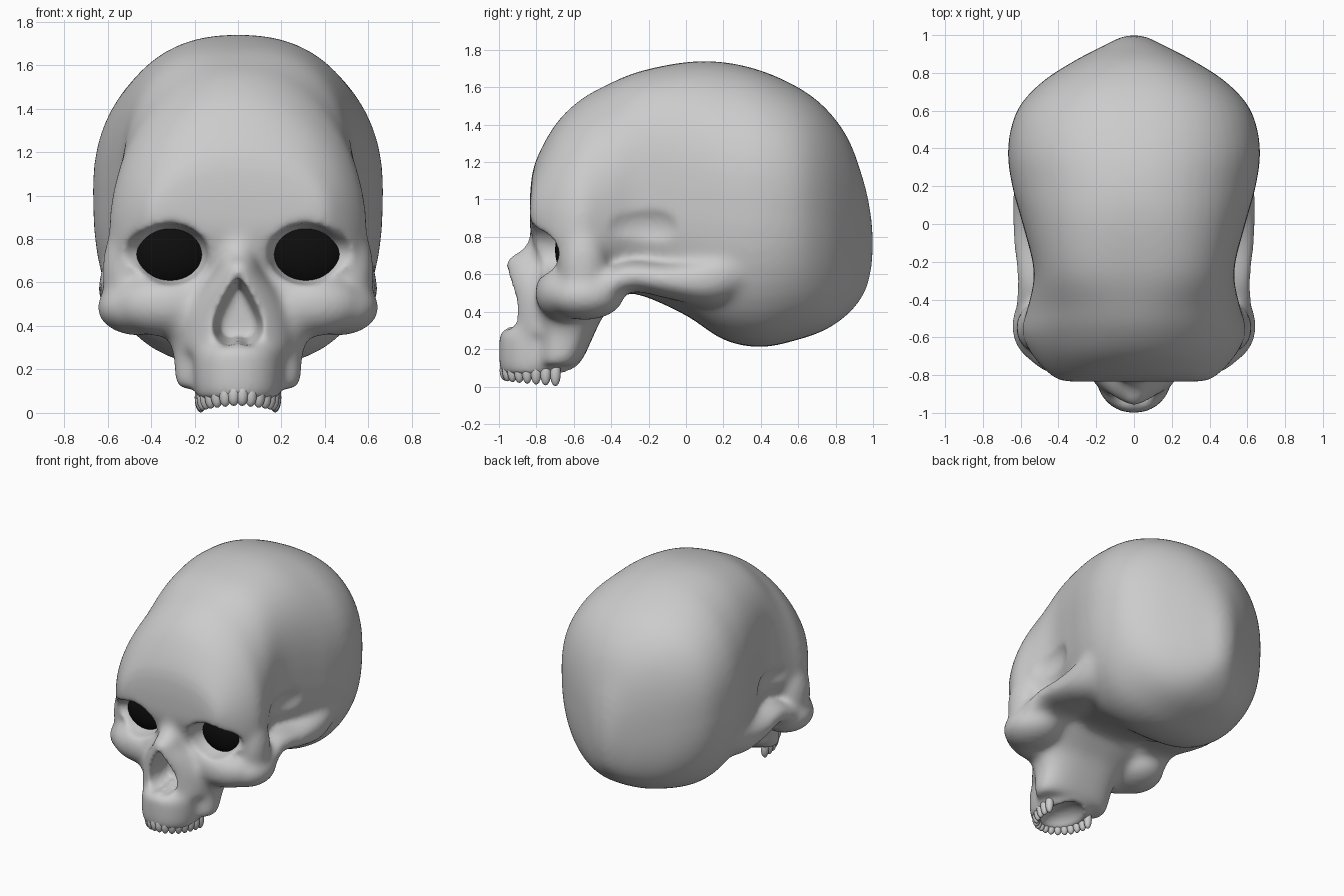
import bpy, bmesh, math
from mathutils import Matrix, Vector

if "Cube" in bpy.data.objects:
    bpy.data.objects.remove(bpy.data.objects["Cube"])

VOXEL = 0.015


def dense(rows, n=4):
    # Catmull-Rom interpolation of section rows
    out = []
    for i in range(len(rows) - 1):
        p = [rows[max(i - 1, 0)], rows[i], rows[i + 1], rows[min(i + 2, len(rows) - 1)]]
        for k in range(n):
            t = k / n
            out.append([0.5 * (2 * b + (c - a) * t + (2 * a - 5 * b + 4 * c - d) * t * t
                               + (3 * b - a - 3 * c + d) * t ** 3) for a, b, c, d in zip(*p)])
    return out + [list(rows[-1])]


def loft(bm, rings):
    vs = [[bm.verts.new(p) for p in r] for r in rings]
    n = len(vs[0])
    for a, b in zip(vs, vs[1:]):
        for i in range(n):
            bm.faces.new((a[i], a[(i + 1) % n], b[(i + 1) % n], b[i]))
    bm.faces.new(vs[0][::-1])
    bm.faces.new(vs[-1])


def oval(top=2.0, low=None, count=48):
    # unit superellipse with separate exponents above and below
    out = []
    for i in range(count):
        a = 2 * math.pi * i / count
        c, s = math.cos(a), math.sin(a)
        n = top if s >= 0 or low is None else low
        out.append((math.copysign(abs(c) ** (2 / n), c), math.copysign(abs(s) ** (2 / n), s)))
    return out


def upright(bm, rows, n=2.0):
    # rows: z, front y, back y, half width
    loft(bm, [[(w * u, (f + b) / 2 + (b - f) / 2 * v, z) for u, v in oval(n)]
              for z, f, b, w in dense(rows, 3)])


def ball(bm, c, r, seg=32):
    m = Matrix.Translation(c) @ Matrix.Diagonal((*r, 1))
    bmesh.ops.create_uvsphere(bm, u_segments=seg, v_segments=seg // 2, radius=1, matrix=m)


def finish(bm, name):
    bmesh.ops.recalc_face_normals(bm, faces=bm.faces)
    for f in bm.faces:
        f.smooth = True
    me = bpy.data.meshes.new(name)
    bm.to_mesh(me)
    bm.free()
    ob = bpy.data.objects.new(name, me)
    bpy.context.collection.objects.link(ob)
    return ob


def remesh(ob):
    m = ob.modifiers.new("fuse", 'REMESH')
    m.mode = 'VOXEL'
    m.voxel_size = VOXEL
    m.use_smooth_shade = True


# Braincase: y, top z, bottom z, half width, z of widest point, upper and lower roundness
bm = bmesh.new()
case = [(-.835, 1.01, .86, .36, .93, 2.2, 2.4), (-.81, 1.19, .76, .43, .90, 2.1, 2.4),
        (-.70, 1.40, .54, .535, .85, 2.0, 2.6), (-.57, 1.53, .50, .595, .83, 2.0, 2.8),
        (-.43, 1.61, .50, .56, .92, 2.2, 2.8), (-.25, 1.685, .49, .53, 1.08, 2.55, 2.8),
        (0, 1.735, .38, .59, 1.06, 2.4, 2.9), (.2, 1.735, .25, .645, 1.04, 2.2, 2.7),
        (.4, 1.69, .21, .668, 1.03, 2.2, 2.6), (.6, 1.60, .25, .62, 1.0, 2.25, 2.5),
        (.75, 1.485, .305, .49, .95, 2.3, 2.5), (.87, 1.32, .39, .305, .88, 2.3, 2.4),
        (.95, 1.10, .49, .15, .82, 2.2, 2.2), (.985, .95, .59, .08, .77, 2, 2),
        (1.0, .82, .70, .03, .77, 2, 2)]
loft(bm, [[(w * u, y, zc + v * ((zt - zc) if v > 0 else (zc - zb))) for u, v in oval(nt, nb)]
          for y, zt, zb, w, zc, nt, nb in dense(case)])

# Rear jaw block, tooth ridge and nasal pyramid
upright(bm, [(.11, -.80, -.59, .27), (.15, -.80, -.55, .29), (.28, -.80, -.49, .30),
             (.38, -.82, -.44, .345), (.46, -.82, -.36, .42), (.54, -.80, -.28, .48),
             (.62, -.78, -.28, .48)], 2.6)
upright(bm, [(.06, -.985, -.62, .185), (.12, -1.0, -.58, .20), (.24, -1.0, -.56, .205),
             (.29, -.995, -.54, .20), (.33, -.93, -.54, .20), (.42, -.9, -.52, .20)], 2.1)
upright(bm, [(.28, -.93, -.56, .25), (.45, -.935, -.5, .24), (.56, -.955, -.45, .19),
             (.64, -.965, -.4, .13), (.685, -.96, -.4, .105), (.73, -.88, -.4, .11),
             (.80, -.835, -.4, .13), (.88, -.83, -.4, .15)], 2.0)

# Cheekbones, plates below the eyes, outer eye rims and side arches
arch = [(-.62, .44, .50, .15, .10), (-.45, .44, .525, .185, .11), (-.30, .43, .59, .19, .085),
        (-.1, .42, .57, .22, .10), (.08, .42, .57, .225, .14), (.22, .42, .61, .215, .17),
        (.42, .42, .68, .18, .14)]
for s in (-1, 1):
    ball(bm, (s * .46, -.54, .485), (.19, .21, .13))
    ball(bm, (s * .33, -.645, .50), (.25, .165, .15))
    ball(bm, (s * .515, -.55, .65), (.11, .13, .24))
    loft(bm, [[(s * (cx + rx * u), y, cz + rz * v) for u, v in oval(2.2, None, 24)]
              for y, cx, cz, rx, rz in dense(arch)])
skull = finish(bm, "skull")

# Cutter: eye sockets, temple hollows, nose opening and palate
bm = bmesh.new()
for s in (-1, 1):
    ball(bm, (s * .312, -.85, .728), (.18, .34, .145))
    ball(bm, (s * .44, -.86, .73), (.14, .215, .11))
    ball(bm, (s * .72, -.24, .84), (.225, .27, .20))
half = [(0, .63), (.035, .585), (.07, .52), (.10, .46), (.118, .40), (.105, .34), (.05, .30)]
drop = half + [(0, .33)] + [(-x, z) for x, z in half[:0:-1]]
loft(bm, [[(x * k, y, .44 + (z - .44) * k) for x, z in drop]
          for y, k in ((-1.1, 1.08), (-.9, 1), (-.72, .72))])
ball(bm, (0, -.76, .04), (.135, .19, .11))
cutter = finish(bm, "opening_cutter")
remesh(cutter)
cutter.hide_render = True
cutter.display_type = 'WIRE'

# Fuse the bone, cut the openings, soften the rims
remesh(skull)
blend = skull.modifiers.new("blend", 'SMOOTH')
blend.factor = 0.5
blend.iterations = 24
cut = skull.modifiers.new("openings", 'BOOLEAN')
cut.operation = 'DIFFERENCE'
cut.solver = 'EXACT'
cut.object = cutter
remesh(skull)
soft = skull.modifiers.new("soften", 'SMOOTH')
soft.factor = 0.5
soft.iterations = 12

# Dark backs of the eye sockets
black = bpy.data.materials.new("black")
black.diffuse_color = (0.004, 0.004, 0.004, 1)
black.use_nodes = True
black.node_tree.nodes["Principled BSDF"].inputs["Base Color"].default_value = black.diffuse_color
for s, side in ((-1, "left"), (1, "right")):
    bm = bmesh.new()
    ball(bm, (s * .312, -.61, .73), (.175, .09, .15))
    eye = finish(bm, side + "_socket_dark")
    eye.data.materials.append(black)

# Upper teeth around the arch
bm = bmesh.new()
for s in (-1, 1):
    for i in range(8):
        a = math.radians((6.5, 20, 34, 47, 59, 71, 83, 95)[i])
        x, y = .172 * math.sin(a), -.72 - .25 * math.cos(a)
        low = .032 - .03 * i / 7
        m = (Matrix.Translation((s * x, y, (low + .14) / 2)) @ Matrix.Rotation(s * a, 4, 'Z')
             @ Matrix.Diagonal((.029, .028, (.14 - low) / 2, 1)))
        bmesh.ops.create_uvsphere(bm, u_segments=14, v_segments=10, radius=1, matrix=m)
finish(bm, "upper_teeth")
